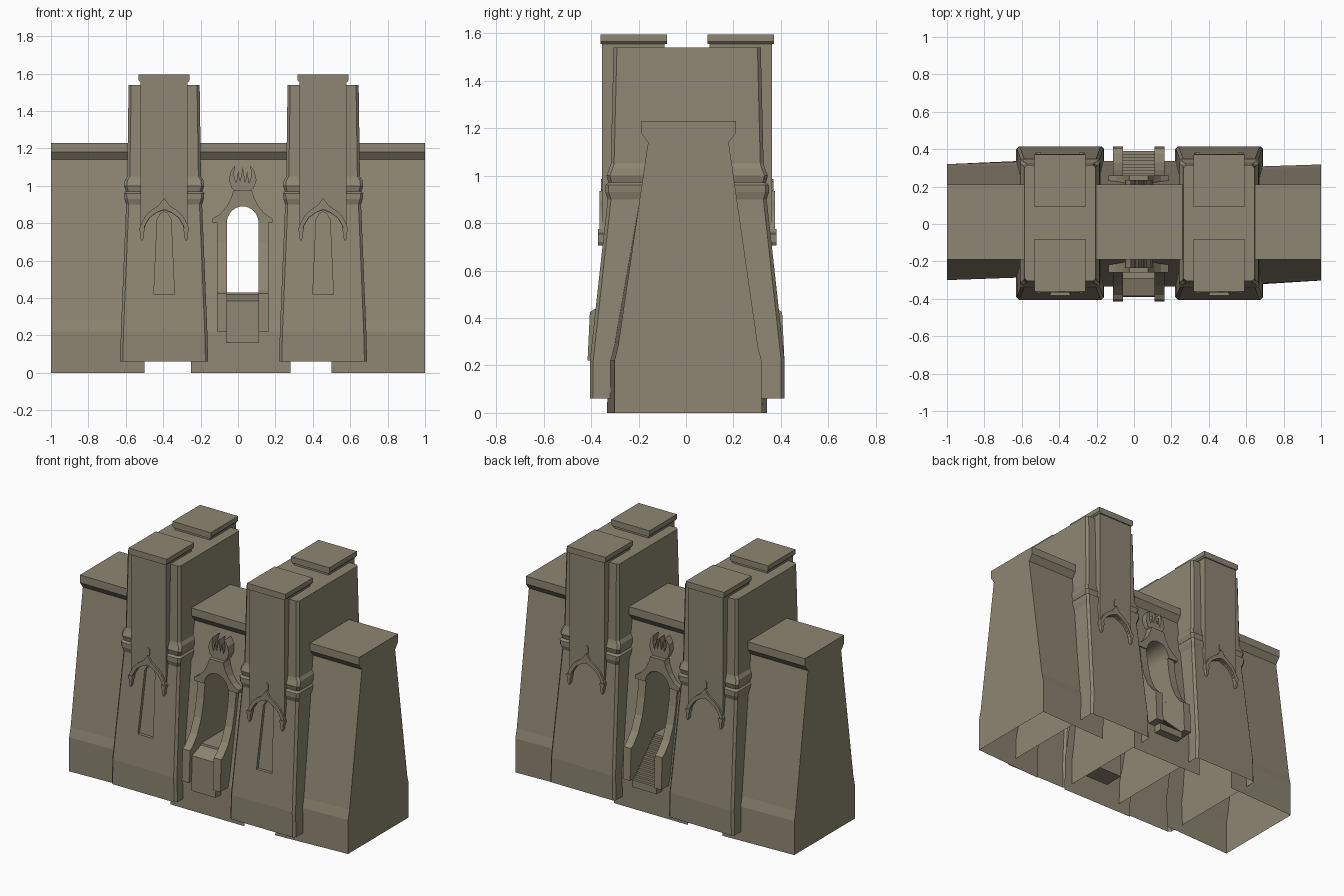
import bpy, bmesh, math

if "Cube" in bpy.data.objects:
    bpy.data.objects.remove(bpy.data.objects["Cube"])

stone = bpy.data.materials.new("tan_stone")
stone.diffuse_color = (0.27, 0.24, 0.17, 1)
stone.use_nodes = True
stone.node_tree.nodes["Principled BSDF"].inputs["Base Color"].default_value = stone.diffuse_color


def loft(name, rings):
    """Closed solid through rings of equal point counts."""
    bm = bmesh.new()
    rs = [[bm.verts.new(p) for p in r] for r in rings]
    n = len(rs[0])
    for a, b in zip(rs, rs[1:]):
        for i in range(n):
            j = (i + 1) % n
            bm.faces.new((a[i], a[j], b[j], b[i]))
    bm.faces.new(rs[0][::-1])
    bm.faces.new(rs[-1])
    bmesh.ops.recalc_face_normals(bm, faces=bm.faces)
    me = bpy.data.meshes.new(name)
    bm.to_mesh(me)
    bm.free()
    me.materials.append(stone)
    ob = bpy.data.objects.new(name, me)
    bpy.context.collection.objects.link(ob)
    return ob


def prism_y(name, pts, y0, y1):
    return loft(name, [[(x, y, z) for x, z in pts] for y in (y0, y1)])


def prism_x(name, pts, x0, x1):
    return loft(name, [[(x, y, z) for y, z in pts] for x in (x0, x1)])


def rect(a0, a1, b0, b1):
    return [(a0, b0), (a1, b0), (a1, b1), (a0, b1)]


def sym(half, cx):
    """Mirror a half outline about x = cx."""
    return [(cx + u, z) for u, z in half] + [(cx - u, z) for u, z in half[::-1] if u > 0]


def band(outer, inner, cx):
    """Mirrored arch band from outer and inner half outlines, both ending at u = 0."""
    o, i = sym(outer, cx), sym(inner, cx)
    return o + i[::-1]


def cut(ob, cutter):
    m = ob.modifiers.new("cut", 'BOOLEAN')
    m.operation, m.object, m.solver = 'DIFFERENCE', cutter, 'EXACT'
    dg = bpy.context.evaluated_depsgraph_get()
    me = bpy.data.meshes.new_from_object(ob.evaluated_get(dg))
    ob.modifiers.clear()
    ob.data = me
    me.materials.clear()
    me.materials.append(stone)
    bpy.data.objects.remove(cutter)


def open_up(ob, test):
    """Remove hidden faces so the shell is hollow, as seen from below."""
    bm = bmesh.new()
    bm.from_mesh(ob.data)
    bm.normal_update()
    dead = [f for f in bm.faces if test(f.calc_center_median(), f.normal)]
    bmesh.ops.delete(bm, geom=dead, context='FACES')
    bm.to_mesh(ob.data)
    bm.free()


# Battered curtain walls, with a flared cornice
def wall_ring(x, base, shift):
    half = [(base, 0), (base, 0.22), (base - 0.015, 0.28), (0.17, 1.14), (0.2, 1.18), (0.2, 1.23)]
    ring = []
    for s, pts in ((1, half), (-1, half[::-1])):
        for w, z in pts:
            c = shift + (0.01 - shift) * min(z / 1.14, 1)
            ring.append((x, c + s * w, z))
    return ring


left = loft("left_wall", [wall_ring(-1, 0.31, 0.01), wall_ring(-0.5, 0.31, 0.032)])
right = loft("right_wall", [wall_ring(0.5, 0.315, -0.018), wall_ring(1, 0.31, 0.008)])
middle = loft("gate_wall", [wall_ring(-0.25, 0.335, 0), wall_ring(0.28, 0.335, 0)])

# Arched passage and the stair slot behind it
CX = 0.025
arch = [(0.085 * math.cos(a * math.pi / 16), 0.8 + 0.09 * math.sin(a * math.pi / 16)) for a in range(8)] + [(0, 0.89)]
cut(middle, prism_y("passage_cutter", sym([(0.085, 0.43)] + arch, CX), -0.7, 0.7))
cut(middle, prism_x("stair_cutter", rect(0.15, 0.7, 0.18, 0.5), CX - 0.0855, CX + 0.0855))
for ob in (left, right, middle):
    open_up(ob, lambda c, n: c.z < 0.001 or (abs(n.x) > 0.9 and 0.24 < abs(c.x) < 0.52))

# Stairs at the back
steps = 14
prof = [(0.14, 0.43)]
for i in range(steps):
    y, z = 0.15 + 0.24 * (i + 1) / steps, 0.43 - 0.23 * i / steps
    prof += [(y, z), (y, z - 0.23 / steps)]
prof += [(0.39, 0.17), (0.14, 0.17)]
prism_x("back_stairs", prof, CX - 0.088, CX + 0.088)

# Balcony box at the front
prism_x("front_balcony", [(-0.2, 0.16), (-0.39, 0.16), (-0.385, 0.385), (-0.26, 0.43), (-0.2, 0.43)],
        CX - 0.088, CX + 0.088)

# Door surrounds, front and back
hood_out = [(0.16, 0.805), (0.16, 0.825), (0.12, 0.85), (0.085, 0.89), (0.06, 0.94), (0.05, 0.975), (0, 0.975)]
hood_in = [(0.086, 0.805)] + arch[1:]
flame = [(0.03, 0.965), (0.06, 0.99), (0.074, 1.03), (0.065, 1.075), (0.04, 1.11), (0.048, 1.06),
         (0.035, 1.015), (0.024, 1.08), (0.014, 1.02), (0, 1.1)]
jamb = [(0.2, 0.82), (0.25, 0.82), (0.265, 0.7), (0.29, 0.59), (0.33, 0.5), (0.38, 0.44), (0.405, 0.425),
        (0.415, 0.22), (0.3, 0.22)]
for s, side in ((-1, "front"), (1, "back")):
    prism_y(side + "_door_hood", band(hood_out, hood_in, CX), s * 0.18, s * 0.26)
    prism_y(side + "_flame_crest", sym(flame, CX), s * 0.16, s * 0.235)
    for u, end in ((-1, "left"), (1, "right")):
        prism_x(f"{side}_{end}_door_jamb", [(s * y, z) for y, z in jamb], CX + u * 0.085, CX + u * 0.138)

# Towers: height, half width, half depth
LEVELS = [(0.06, .235, .41), (0.22, .231, .41), (0.9, .203, .335), (0.93, .212, .345), (0.96, .215, .345),
          (0.97, .205, .332), (1.0, .214, .34), (1.03, .21, .328), (1.05, .197, .322), (1.54, .19, .31)]
DY = 0.005


def tower_ring(cx, z, a, b, c=0.014):
    q = [(a, b - c), (a - c, b), (c - a, b), (-a, b - c), (-a, c - b), (c - a, -b), (a - c, -b), (a, c - b)]
    return [(cx + x, DY + y, z) for x, y in q]


pier = [(0.125, 1.56), (0.125, 0.77), (0.105, 0.77), (0.1, 0.79), (0.075, 0.83), (0.04, 0.855), (0, 0.87)]
rib_out = [(0.132, 0.77), (0.122, 0.8), (0.1, 0.84), (0.07, 0.868), (0.03, 0.895), (0, 0.935)]
rib_in = [(0.108, 0.77), (0.102, 0.79), (0.077, 0.83), (0.04, 0.857), (0, 0.875)]
window = [(0.055, 0.42), (0.037, 0.82), (0.02, 0.85), (0, 0.862)]
slit = [(0.01, 0.935), (0.01, 0.975), (0, 0.985)]

for cx, name in ((-0.395, "left"), (0.455, "right")):
    tower = loft(name + "_tower", [tower_ring(cx, *lv) for lv in LEVELS])
    # Recessed pointed window panel that follows the sloping face
    pts = sym(window, cx)
    face = lambda z: DY - 0.41 + 0.075 * (z - 0.22) / 0.68
    cut(tower, loft("window_cutter", [[(x, -0.7, z) for x, z in pts],
                                      [(x, face(z) + 0.02, z) for x, z in pts]]))
    open_up(tower, lambda c, n: c.z < 0.061)
    for s, side in ((-1, "front"), (1, "back")):
        tag = f"{name}_{side}_"
        Y = lambda d: DY + s * d
        # Pier ending in a pointed arch, with rib, slit, pendants and cap
        prism_y(tag + "pier", sym(pier, cx), Y(0.28), Y(0.358))
        prism_y(tag + "arch_rib", band(rib_out, rib_in, cx), Y(0.3), Y(0.37))
        prism_y(tag + "slit", sym(slit, cx), Y(0.35), Y(0.363))
        for u in (-0.118, 0.118):
            drop = [(0.015, 0.775), (0.015, 0.76), (0.009, 0.75), (0.009, 0.72), (0, 0.705)]
            prism_y(tag + "pendant", sym(drop, cx + u), Y(0.33), Y(0.376))
        prism_y(tag + "cap_neck", rect(cx - 0.125, cx + 0.125, 1.52, 1.56), Y(0.095), Y(0.355))
        prism_y(tag + "cap", [(cx - 0.128, 1.555), (cx + 0.128, 1.555), (cx + 0.137, 1.565), (cx + 0.137, 1.595),
                              (cx - 0.137, 1.595), (cx - 0.137, 1.565)], Y(0.085), Y(0.366))
